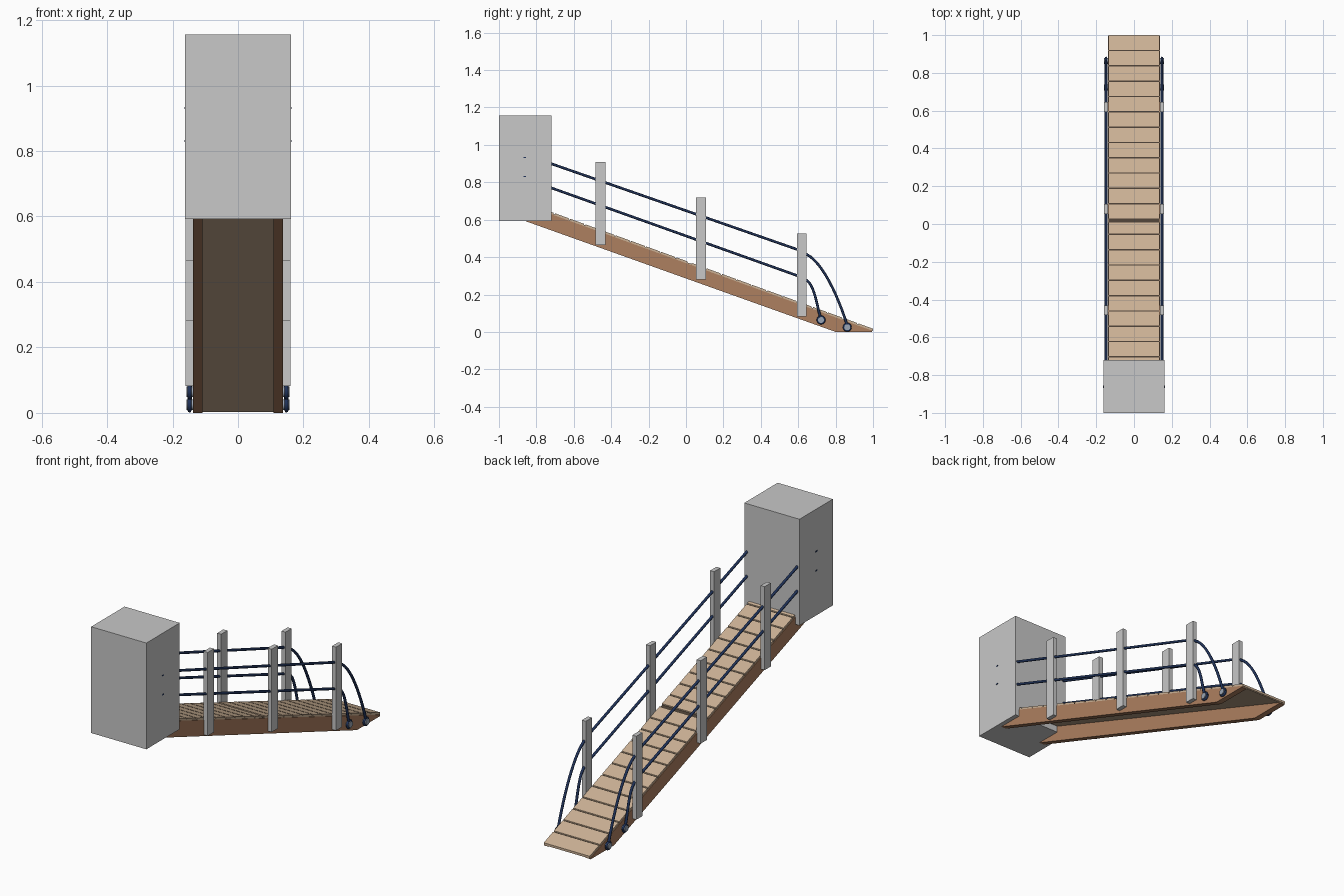
import bpy, bmesh, math
from mathutils import Vector

if "Cube" in bpy.data.objects:
    bpy.data.objects.remove(bpy.data.objects["Cube"])


def mat(name, c):
    m = bpy.data.materials.new(name)
    m.diffuse_color = (*c, 1)
    m.use_nodes = True
    m.node_tree.nodes["Principled BSDF"].inputs["Base Color"].default_value = m.diffuse_color
    return m


GREY = mat("light grey", (0.58, 0.58, 0.58))
TAN = mat("tan wood", (0.60, 0.44, 0.30))
BROWN = mat("brown wood", (0.42, 0.215, 0.117))
NAVY = mat("navy rope", (0.014, 0.032, 0.10))
STEEL = mat("blue steel", (0.33, 0.38, 0.46))
DARK = mat("dark gap", (0.07, 0.05, 0.035))


def finish(bm, name, material):
    bmesh.ops.recalc_face_normals(bm, faces=bm.faces)
    me = bpy.data.meshes.new(name)
    bm.to_mesh(me)
    bm.free()
    me.materials.append(material)
    ob = bpy.data.objects.new(name, me)
    bpy.context.collection.objects.link(ob)
    return ob


def prism(name, x0, x1, profile, material):
    """Extrude a (y, z) profile from x0 to x1."""
    bm = bmesh.new()
    f = bm.faces.new([bm.verts.new((x0, y, z)) for y, z in profile])
    r = bmesh.ops.extrude_face_region(bm, geom=[f])
    vs = [v for v in r["geom"] if isinstance(v, bmesh.types.BMVert)]
    bmesh.ops.translate(bm, verts=vs, vec=(x1 - x0, 0, 0))
    return finish(bm, name, material)


def box(name, x0, x1, y0, y1, z0, z1, material):
    return prism(name, x0, x1, [(y0, z0), (y1, z0), (y1, z1), (y0, z1)], material)


def top(y):
    """Height of the walking surface."""
    return 0.017 + 0.363 * (1 - y)


def slab(name, w, y0, y1, up, down, material):
    """Sloping board following the walking surface."""
    return prism(name, -w, w, [(y0, top(y0) - down), (y1, top(y1) - down),
                               (y1, top(y1) - up), (y0, top(y0) - up)], material)


def tube(name, pts, r, material):
    """Smooth round rope through the points."""
    cu = bpy.data.curves.new(name, "CURVE")
    cu.dimensions = "3D"
    cu.bevel_depth = r
    cu.bevel_resolution = 2
    cu.use_fill_caps = True
    sp = cu.splines.new("POLY")
    sp.points.add(len(pts) - 1)
    for p, co in zip(sp.points, pts):
        p.co = (*co, 1)
    cu.materials.append(material)
    ob = bpy.data.objects.new(name, cu)
    bpy.context.collection.objects.link(ob)


def bezier(a, b, c, d, n=12):
    out = []
    for i in range(n + 1):
        t = i / n
        s = 1 - t
        out.append(tuple(s**3 * a[k] + 3 * s * s * t * b[k] + 3 * s * t * t * c[k]
                         + t**3 * d[k] for k in range(2)))
    return out


# landing block at the high end
box("landing_block", -0.162, 0.162, -1.0, -0.72, 0.592, 1.156, GREY)

# planks on a thin backing, with dark gaps between
slab("deck_backing", 0.134, -0.74, 0.995, 0.008, 0.016, TAN)
pitch = 0.0811
for i in range(22):
    y1 = 1.0 - i * pitch
    y0 = max(y1 - pitch, -0.74)
    wide = i == 12
    g = 0.018 if wide else 0.004
    slab("plank", 0.135, y0 + 0.003, y1 - (g if i else 0), 0, 0.012, TAN)
    if i:
        slab("plank_gap", 0.133, y1 - g, y1 + 0.003, 0.006, 0.010, DARK)

for s in (-1, 1):
    # side beam
    prism("side_beam", s * 0.108, s * 0.138,
          [(0.80, 0), (0.995, 0), (0.995, top(0.995) - 0.012),
           (-0.74, top(-0.74) - 0.012), (-0.86, 0.60), (-0.86, 0.593)], BROWN)
    # railing posts
    for y, z0, z1 in ((-0.457, 0.465, 0.908), (0.08, 0.28, 0.72), (0.619, 0.082, 0.525)):
        box("rail_post", s * 0.137, s * 0.160, y - 0.026, y + 0.026, z0, z1, GREY)
    # ropes: straight run, then drooping to an anchor
    x = s * 0.148
    upper = [(-0.86, 0.948), (0.62, 0.432)] + bezier(
        (0.645, 0.415), (0.73, 0.37), (0.81, 0.20), (0.862, 0.035))
    lower = [(-0.86, 0.82), (0.62, 0.292)] + bezier(
        (0.642, 0.278), (0.69, 0.25), (0.70, 0.13), (0.722, 0.07))
    tube("upper_rope", [(x, y, z) for y, z in upper], 0.007, NAVY)
    tube("lower_rope", [(x, y, z) for y, z in lower], 0.007, NAVY)
    # rope loops and anchor bolts
    for y, z in ((0.722, 0.064), (0.862, 0.025)):
        n = 16
        tube("rope_loop", [(x, y + 0.018 * math.cos(2 * math.pi * k / n),
                            z + 0.018 * math.sin(2 * math.pi * k / n))
                           for k in range(n + 1)], 0.006, NAVY)
        bpy.ops.mesh.primitive_cylinder_add(
            vertices=20, radius=0.016, depth=0.024,
            location=(s * 0.146, y, z), rotation=(0, math.pi / 2, 0))
        ob = bpy.context.object
        ob.name = "anchor_bolt"
        ob.data.materials.append(STEEL)
        bpy.ops.object.shade_smooth_by_angle()
    # small rope ends showing on the block
    for z in (0.932, 0.83):
        box("rope_end", s * 0.155, s * 0.1635, -0.869, -0.855, z - 0.003, z + 0.003, NAVY)
